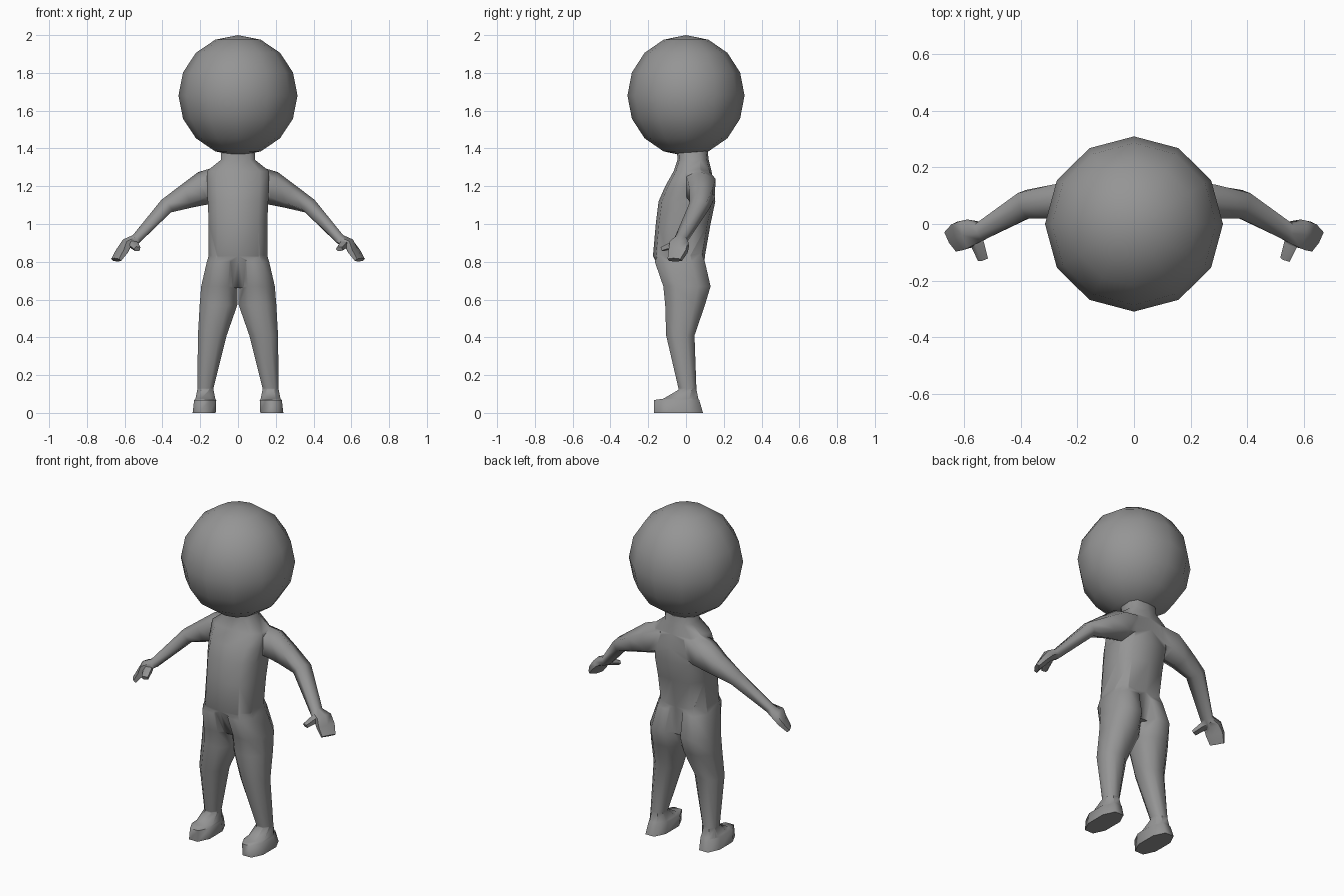
import bpy, bmesh, math
from mathutils import Vector

if "Cube" in bpy.data.objects:
    bpy.data.objects.remove(bpy.data.objects["Cube"])

skin = bpy.data.materials.new("grey skin")
skin.diffuse_color = (0.3, 0.3, 0.3, 1)
skin.use_nodes = True
skin.node_tree.nodes["Principled BSDF"].inputs["Base Color"].default_value = skin.diffuse_color


def loft(name, rings):
    """Skin a list of equal vertex rings and cap both ends."""
    bm = bmesh.new()
    loops = [[bm.verts.new(p) for p in r] for r in rings]
    n = len(loops[0])
    for a, b in zip(loops, loops[1:]):
        for i in range(n):
            bm.faces.new((a[i], a[(i + 1) % n], b[(i + 1) % n], b[i]))
    bm.faces.new(loops[0])
    bm.faces.new(loops[-1])
    bmesh.ops.recalc_face_normals(bm, faces=bm.faces)
    return finish(name, bm)


def finish(name, bm):
    me = bpy.data.meshes.new(name)
    bm.to_mesh(me)
    bm.free()
    me.materials.append(skin)
    ob = bpy.data.objects.new(name, me)
    bpy.context.collection.objects.link(ob)
    return ob


def oval(c, u, v, n, power=1.0):
    pts = []
    for i in range(n):
        a = 2 * math.pi * (i + 0.5) / n
        ca, sa = math.cos(a), math.sin(a)
        k = 1 / math.cos(math.pi / n)
        f = lambda t: max(-1, min(1, math.copysign(abs(t * k) ** power, t)))
        pts.append(c + u * f(ca) + v * f(sa))
    return pts


def upright(name, spans, n, power=1.0):
    """Rings given as (z, x0, x1, y0, y1)."""
    return loft(name, [oval(Vector(((x0 + x1) / 2, (y0 + y1) / 2, z)),
                            Vector(((x1 - x0) / 2, 0, 0)), Vector((0, (y1 - y0) / 2, 0)), n, power)
                       for z, x0, x1, y0, y1 in spans])


def limb(name, path, side, n):
    """Tube along (x, y, z, half width, half height)."""
    pts = [Vector((p[0] * side, p[1], p[2])) for p in path]
    rings = []
    for i, p in enumerate(path):
        d = (pts[min(i + 1, len(pts) - 1)] - pts[max(i - 1, 0)]).normalized()
        w = Vector((0, 0, 1)).cross(d).normalized()
        rings.append(oval(pts[i], w * p[3], d.cross(w) * p[4], n))
    return loft(name, rings)


def mirrored(spans, s):
    return [(z, *sorted((x0 * s, x1 * s)), y0, y1) for z, x0, x1, y0, y1 in spans]


# torso and neck
body = upright("body", [
    (0.66, -0.12, 0.12, -0.09, 0.09),
    (0.83, -0.155, 0.155, -0.175, 0.10),
    (1.00, -0.155, 0.155, -0.16, 0.13),
    (1.12, -0.16, 0.16, -0.145, 0.155),
    (1.20, -0.165, 0.165, -0.11, 0.148),
    (1.28, -0.165, 0.165, -0.065, 0.135),
    (1.34, -0.09, 0.09, -0.045, 0.12),
    (1.43, -0.09, 0.09, -0.05, 0.11)], 10, 0.75)

leg = [(0.88, 0.012, 0.14, -0.13, 0.07),
       (0.80, 0.004, 0.165, -0.165, 0.10),
       (0.67, 0.002, 0.195, -0.12, 0.13),
       (0.57, 0.004, 0.203, -0.11, 0.10),
       (0.41, 0.06, 0.212, -0.105, 0.045),
       (0.13, 0.13, 0.215, -0.04, 0.055),
       (0.04, 0.13, 0.22, -0.03, 0.06)]
foot = [(0.0, 0.118, 0.24, -0.17, 0.09),
        (0.068, 0.115, 0.232, -0.17, 0.07),
        (0.075, 0.12, 0.225, -0.12, 0.065),
        (0.125, 0.13, 0.215, -0.035, 0.055)]
arm = [(0.08, 0.06, 1.22, 0.07, 0.09),
       (0.18, 0.08, 1.19, 0.075, 0.09),
       (0.27, 0.08, 1.148, 0.06, 0.067),
       (0.38, 0.07, 1.095, 0.048, 0.043),
       (0.54, -0.025, 0.92, 0.032, 0.028),
       (0.59, -0.035, 0.895, 0.05, 0.03),
       (0.615, -0.042, 0.855, 0.05, 0.024),
       (0.645, -0.06, 0.81, 0.04, 0.015)]
thumb = [(0.575, -0.02, 0.905, 0.025, 0.02),
         (0.555, -0.07, 0.89, 0.024, 0.02),
         (0.535, -0.125, 0.868, 0.018, 0.013)]

# legs, feet, arms and thumbs on both sides
parts = []
for s, tag in ((1, "left"), (-1, "right")):
    parts += [upright(tag + "_leg", mirrored(leg, s), 8, 0.85),
              upright(tag + "_foot", mirrored(foot, s), 8, 0.85),
              limb(tag + "_arm", arm, s, 6),
              limb(tag + "_thumb", thumb, s, 5)]

# merge the limbs into one skin
for p in parts:
    m = body.modifiers.new(p.name, 'BOOLEAN')
    m.operation, m.solver, m.object = 'UNION', 'EXACT', p
bpy.context.view_layer.update()
merged = bpy.data.meshes.new_from_object(
    body.evaluated_get(bpy.context.evaluated_depsgraph_get()))
body.modifiers.clear()
body.data = merged
for p in parts:
    bpy.data.objects.remove(p)

# head
bm = bmesh.new()
bmesh.ops.create_uvsphere(bm, u_segments=12, v_segments=8, radius=1)
for v in bm.verts:
    v.co = Vector((v.co.x * 0.315, v.co.y * 0.31, 1.68 + v.co.z * 0.32))
head = finish("head", bm)

for ob in (body, head):
    bpy.ops.object.select_all(action='DESELECT')
    ob.select_set(True)
    bpy.context.view_layer.objects.active = ob
    bpy.ops.object.shade_smooth_by_angle(angle=math.radians(70))
